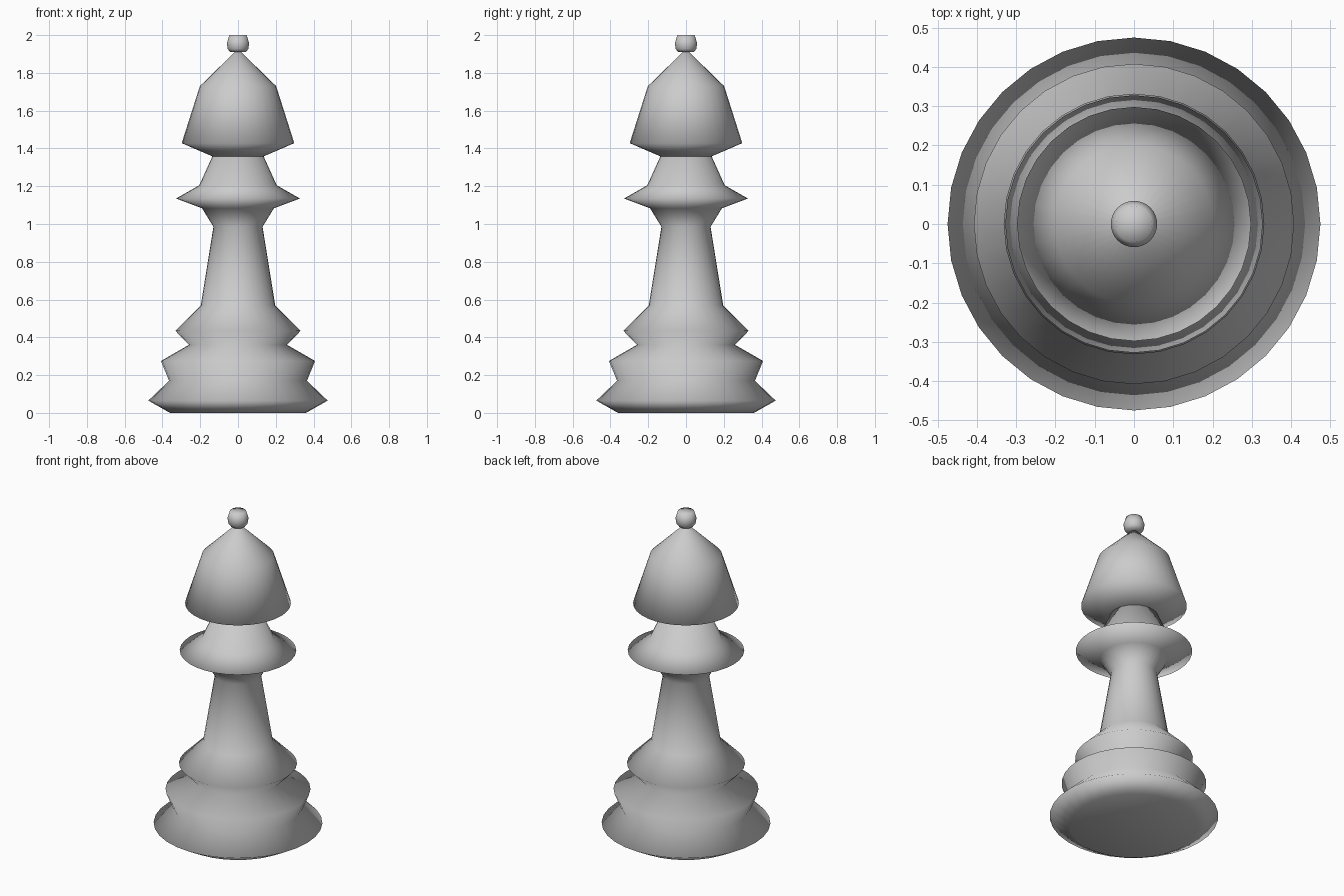
import bpy, bmesh
from math import cos, sin, tau

if "Cube" in bpy.data.objects:
    bpy.data.objects.remove(bpy.data.objects["Cube"])

SIDES = 32


def lathe(name, profile):
    """Revolve (radius, height) points about z, closing both ends to a centre point."""
    bm = bmesh.new()
    rings = [[bm.verts.new((r * cos(tau * i / SIDES), r * sin(tau * i / SIDES), z))
              for i in range(SIDES)] for r, z in profile]
    bottom = bm.verts.new((0, 0, profile[0][1]))
    top = bm.verts.new((0, 0, profile[-1][1]))
    for i in range(SIDES):
        j = (i + 1) % SIDES
        for a, b in zip(rings, rings[1:]):
            bm.faces.new((a[i], a[j], b[j], b[i]))
        bm.faces.new((bottom, rings[0][j], rings[0][i]))
        bm.faces.new((top, rings[-1][i], rings[-1][j]))
    for f in bm.faces:
        f.smooth = True
    mesh = bpy.data.meshes.new(name)
    bm.to_mesh(mesh)
    bm.free()
    obj = bpy.data.objects.new(name, mesh)
    bpy.context.collection.objects.link(obj)
    return obj


# Stepped base, tapered stem, collar and neck
lathe("body", [
    (0.36, 0.0), (0.475, 0.065), (0.365, 0.17), (0.408, 0.275),
    (0.26, 0.36), (0.332, 0.435), (0.197, 0.57), (0.13, 0.985),
    (0.19, 1.083), (0.328, 1.135), (0.205, 1.205), (0.135, 1.36)])

# Hood-shaped head
lathe("head", [(0.135, 1.358), (0.298, 1.428), (0.202, 1.73), (0.015, 1.912)])

# Small knob on top
lathe("finial", [(0.042, 1.91), (0.055, 1.928), (0.059, 1.957), (0.046, 2.0)])
